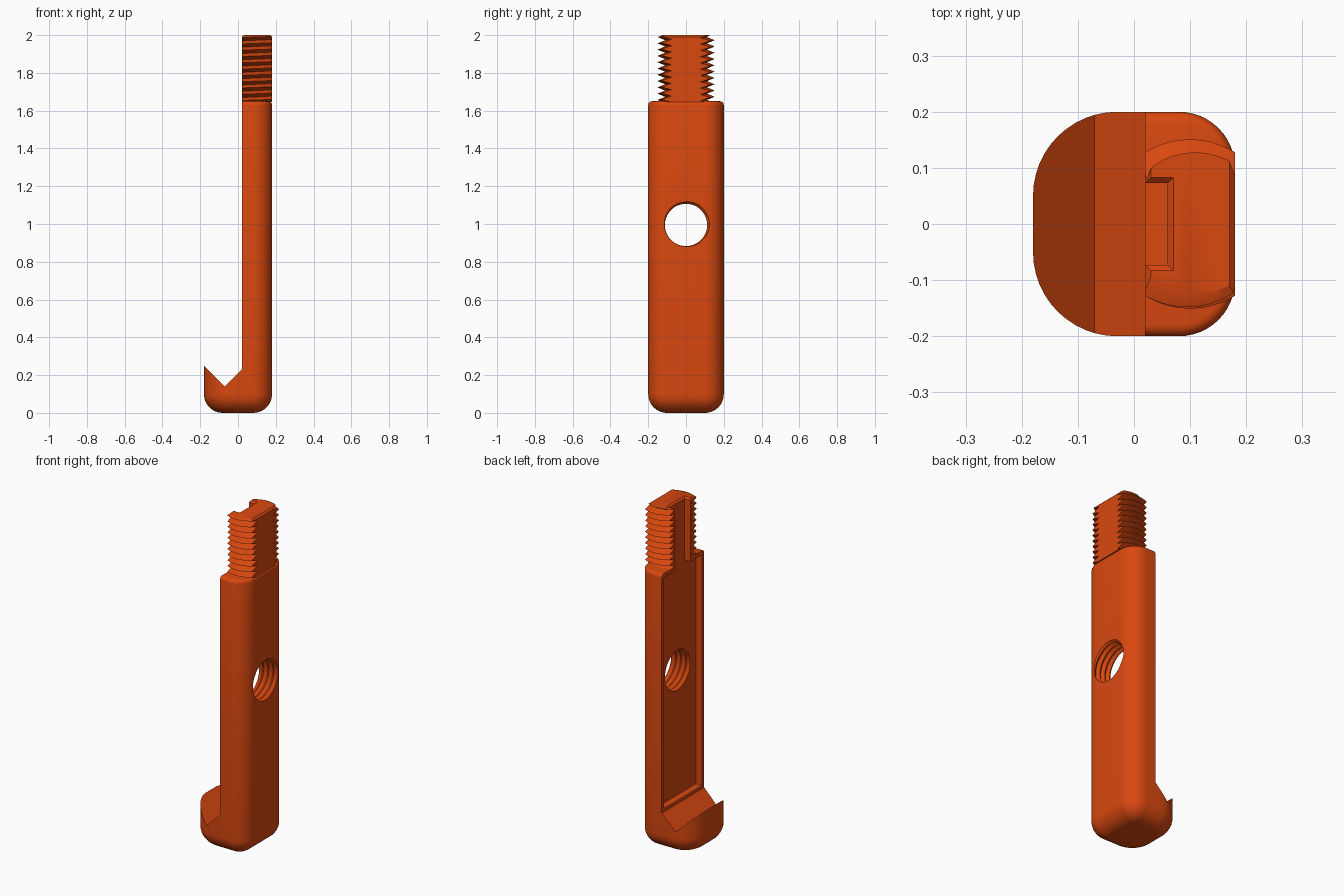
import bpy, bmesh, math
from mathutils import Matrix

if "Cube" in bpy.data.objects:
    bpy.data.objects.remove(bpy.data.objects["Cube"], do_unlink=True)

orange = bpy.data.materials.new("burnt_orange")
colour = (0.694, 0.065, 0.005, 1.0)
orange.use_nodes = True
orange.diffuse_color = colour
orange.node_tree.nodes["Principled BSDF"].inputs["Base Color"].default_value = colour


def finish(name, bm):
    bmesh.ops.recalc_face_normals(bm, faces=bm.faces)
    mesh = bpy.data.meshes.new(name)
    bm.to_mesh(mesh)
    bm.free()
    mesh.materials.append(orange)
    obj = bpy.data.objects.new(name, mesh)
    bpy.context.collection.objects.link(obj)
    return obj


def loft(name, layers):
    """Closed solid through (z, outline) layers with equal point counts."""
    bm = bmesh.new()
    rings = [[bm.verts.new((x, y, z)) for x, y in pts] for z, pts in layers]
    n = len(rings[0])
    for a, b in zip(rings, rings[1:]):
        for i in range(n):
            j = (i + 1) % n
            bm.faces.new((a[i], a[j], b[j], b[i]))
    bm.faces.new(rings[0])
    bm.faces.new(rings[-1])
    return finish(name, bm)


def rect(x0, x1, y):
    return [(x0, -y), (x1, -y), (x1, y), (x0, y)]


def plan(inset):
    """Plan outline of the bar: tighter corners on one side, wider on the other."""
    pts = []
    corners = [(0.08, 0.1, 0.1, 0), (-0.03, 0.05, 0.15, 90),
               (-0.03, -0.05, 0.15, 180), (0.08, -0.1, 0.1, 270)]
    for cx, cy, r, start in corners:
        for i in range(13):
            a = math.radians(start + 7.5 * i)
            pts.append((cx + (r - inset) * math.cos(a), cy + (r - inset) * math.sin(a)))
    return pts


def threaded_rod(name, z0, z1, root, crest, pitch, tip=None, n=48):
    """Solid rod with a helical V thread; tip limits the radius at its end."""
    bm = bmesh.new()
    rows = range(math.floor(2 * z0 / pitch) - 3, math.ceil(2 * z1 / pitch) + 2)
    grid = []
    for k in rows:
        row = []
        for j in range(n + 1):
            turn = j / n
            z = min(max(pitch * (k / 2 + turn), z0), z1)
            wave = abs(2 * ((z / pitch - turn) % 1) - 1)
            r = root + (crest - root) * wave
            if tip:
                r = min(r, tip[0] + max(0, tip[1] - z))
            a = math.tau * turn
            row.append(bm.verts.new((r * math.cos(a), r * math.sin(a), z)))
        grid.append(row)
    for a, b in zip(grid, grid[1:]):
        for j in range(n):
            bm.faces.new((a[j], a[j + 1], b[j + 1], b[j]))
    bmesh.ops.remove_doubles(bm, verts=bm.verts, dist=1e-5)
    bmesh.ops.holes_fill(bm, edges=[e for e in bm.edges if e.is_boundary], sides=0)
    return finish(name, bm)


def boolean(obj, cutter, operation="DIFFERENCE"):
    mod = obj.modifiers.new("cut", "BOOLEAN")
    mod.operation = operation
    mod.solver = "EXACT"
    mod.object = cutter
    bpy.context.view_layer.objects.active = obj
    bpy.ops.object.modifier_apply(modifier=mod.name)


# Bar with a fully rounded base and a softly rounded shoulder
FILLET, SOFT, SHOULDER = 0.099, 0.02, 1.65
layers = []
for i in range(11):
    a = math.radians(9 * i)
    layers.append((FILLET * (1 - math.cos(a)), plan(FILLET * (1 - math.sin(a)))))
for i in range(5):
    a = math.radians(22.5 * i)
    layers.append((SHOULDER - SOFT + SOFT * math.sin(a), plan(SOFT * (1 - math.cos(a)))))
bar = loft("hooked_bar", layers)

# Notch cutter leaves the hook at the foot and the flat face of the bar
notch_profile = [(-0.07, 0.14), (0.02, 0.23), (0.02, 1.8), (-0.3, 1.8), (-0.3, 0.37)]
notch = loft("notch_cutter", [(-0.4, notch_profile), (0.4, notch_profile)])
notch.data.transform(Matrix.Rotation(math.pi / 2, 4, "X"))

# Recess along the flat face
recess = loft("recess_cutter", [(0.25, rect(-0.1, 0.06, 0.18)), (1.625, rect(-0.1, 0.06, 0.18))])

# Slot through the stud with a flared mouth
slot = loft("slot_cutter", [(1.5, rect(-0.1, 0.06, 0.073)), (1.99, rect(-0.1, 0.06, 0.073)),
                            (2.01, rect(-0.1, 0.08, 0.093))])

# Threaded cross hole
hole = threaded_rod("hole_cutter", -0.05, 0.3, 0.112, 0.126, 0.0333)
hole.data.transform(Matrix.Translation((0, 0, 0.995)) @ Matrix.Rotation(math.pi / 2, 4, "Y"))

for cutter in (notch, recess, slot, hole):
    boolean(bar, cutter)

# Threaded stud, flattened on two sides and chamfered at the tip
stud = threaded_rod("threaded_stud", 1.645, 2.01, 0.11, 0.151, 0.0333, tip=(0.138, 2.0))
stud.data.transform(Matrix.Translation((0.1, 0, 0)))
clip = loft("stud_clip", [(1.6, rect(0.02, 0.18, 0.3)), (1.99, rect(0.02, 0.18, 0.3)),
                          (2.0, rect(0.03, 0.17, 0.3))])
boolean(stud, clip, "INTERSECT")
boolean(stud, slot)

for cutter in (notch, recess, slot, hole, clip):
    bpy.data.objects.remove(cutter, do_unlink=True)

# Smooth the rounded surfaces, keep the edges sharp
for obj in (bar, stud):
    bpy.ops.object.select_all(action="DESELECT")
    obj.select_set(True)
    bpy.context.view_layer.objects.active = obj
    bpy.ops.object.shade_smooth_by_angle(angle=math.radians(25))
